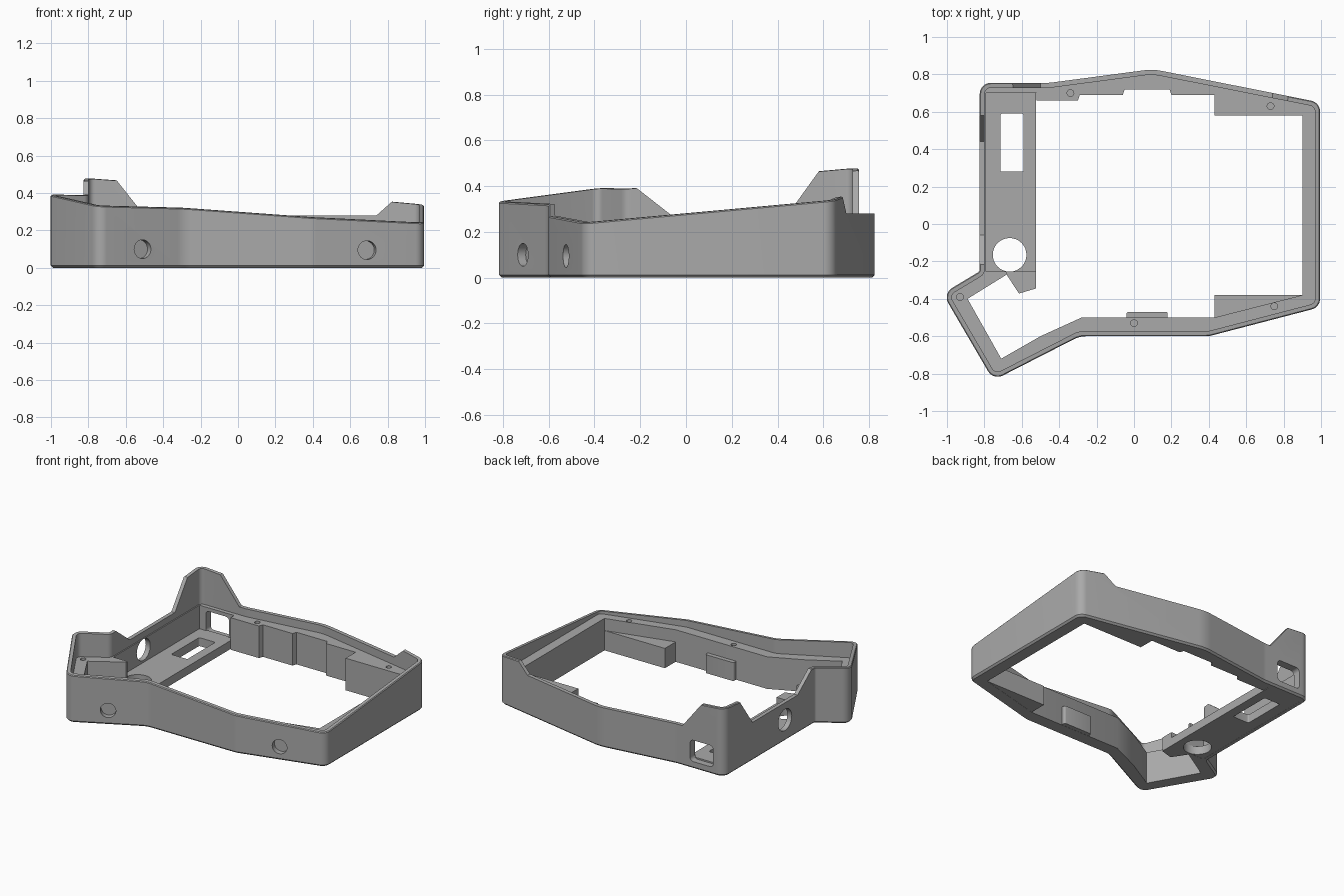
import bpy, bmesh, math
from mathutils import Vector, Matrix

old = bpy.data.objects.get("Cube")
if old:
    bpy.data.objects.remove(old)

grey = bpy.data.materials.new("matte_grey")
grey.use_nodes = True
grey.diffuse_color = (0.4, 0.4, 0.4, 1)
grey.node_tree.nodes["Principled BSDF"].inputs["Base Color"].default_value = (0.4, 0.4, 0.4, 1)


def inset(pts, d):
    """Offset a clockwise outline inward by d."""
    out = []
    for i, p in enumerate(pts):
        p = Vector(p)
        a = (p - Vector(pts[i - 1])).normalized()
        b = (Vector(pts[(i + 1) % len(pts)]) - p).normalized()
        na, nb = Vector((a.y, -a.x)), Vector((b.y, -b.x))
        out.append(p + (na + nb) * d / (1 + na.dot(nb)))
    return out


def rounded(pts, radii, steps=8):
    """Replace each corner by an arc of the given radius."""
    out = []
    for i, p in enumerate(pts):
        p = Vector(p)
        a = (Vector(pts[i - 1]) - p).normalized()
        b = (Vector(pts[(i + 1) % len(pts)]) - p).normalized()
        half = a.angle(b) / 2
        r = radii[i]
        c = p + (a + b).normalized() * r / math.sin(half)
        start = p + a * r / math.tan(half) - c
        turn = start.angle_signed(p + b * r / math.tan(half) - c)
        for k in range(steps + 1):
            out.append(c + Matrix.Rotation(-turn * k / steps, 2) @ start)
    return out


def loft(name, rings):
    """Skin equal rings of points and cap both ends."""
    bm = bmesh.new()
    loops = [[bm.verts.new(p) for p in ring] for ring in rings]
    n = len(loops[0])
    for lo, hi in zip(loops, loops[1:]):
        for i in range(n):
            j = (i + 1) % n
            bm.faces.new((lo[i], lo[j], hi[j], hi[i]))
    bm.faces.new(loops[0])
    bm.faces.new(loops[-1])
    return finish(name, bm)


def finish(name, bm):
    bmesh.ops.recalc_face_normals(bm, faces=bm.faces)
    me = bpy.data.meshes.new(name)
    bm.to_mesh(me)
    bm.free()
    me.materials.append(grey)
    ob = bpy.data.objects.new(name, me)
    bpy.context.collection.objects.link(ob)
    return ob


def prism(name, pts, lo, hi, axis="z"):
    place = {"z": lambda u, v, w: (u, v, w),
             "y": lambda u, v, w: (u, w, v),
             "x": lambda u, v, w: (w, u, v)}[axis]
    return loft(name, [[place(p[0], p[1], w) for p in pts] for w in (lo, hi)])


def rect(x0, x1, y0, y1, r=0.01):
    return rounded([(x0, y1), (x1, y1), (x1, y0), (x0, y0)], [r] * 4, 4)


def rod(name, centre, direction, r, depth):
    turn = Vector(direction).to_track_quat("Z", "Y").to_matrix().to_4x4()
    bm = bmesh.new()
    bmesh.ops.create_cone(bm, cap_ends=True, segments=32, radius1=r, radius2=r,
                          depth=depth, matrix=Matrix.Translation(centre) @ turn)
    return finish(name, bm)


def activate(ob):
    bpy.ops.object.select_all(action="DESELECT")
    ob.select_set(True)
    bpy.context.view_layer.objects.active = ob


def cut(ob, *cutters):
    for c in cutters:
        c.hide_render = True
        m = ob.modifiers.new("cut", "BOOLEAN")
        m.operation, m.solver, m.object = "DIFFERENCE", "EXACT", c
        activate(ob)
        bpy.ops.object.modifier_apply(modifier=m.name)
        bpy.data.objects.remove(c)


def top(p):
    return 0.24 - 0.073 * (p[0] - 0.99) + 0.091 * (p[1] + 0.44)


# Outer shell with a chamfered foot and a sloping top
OUTLINE = [(-.825, .755), (-.45, .755), (.10, .828), (.995, .65), (.995, -.445),
           (.40, -.60), (-.29, -.60), (-.752, -.836), (-1.023, -.372), (-.825, -.253)]
RADII = [.06, .2, .3, .06, .06, .15, .15, .06, .06, .02]


def ring(d, height):
    radii = [max(r - d, .008) for r in RADII]
    radii[-1] = RADII[-1] + d
    pts = rounded(inset(OUTLINE, d), radii)
    return [(p.x, p.y, height(p)) for p in pts]


shell = loft("case_wall", [ring(.012, lambda p: 0), ring(0, lambda p: .012),
                           ring(0, lambda p: top(p) - .005), ring(.005, top)])

# Lowered rims, ledge recess and central opening
LEDGE = .225
OPENING = [(-.79, .70), (-.52, .70), (-.52, .66), (-.30, .66), (-.29, .69),
           (-.06, .69), (-.05, .72), (.19, .72), (.20, .69), (.43, .69),
           (.43, .58), (.90, .58), (.90, -.38), (.43, -.50), (-.28, -.50),
           (-.50, -.60), (-.71, -.72), (-.89, -.40), (-.68, -.27),
           (-.68, -.255), (-.79, -.255)]
cut(shell,
    prism("back_rim_cut", [(-.50, .28), (-.69, .52), (1.01, .52), (.74, .28)], .5, 1, "y"),
    prism("left_rim_cut", [(-.06, .27), (-.38, .52), (.62, .52), (.44, .27)], -1.1, -.7, "x"),
    loft("ledge_cut", [ring(.027, lambda p: LEDGE), ring(.027, lambda p: .8)]),
    prism("opening_cut", OPENING, -.2, .9))

# Ports, blind front sockets and screw holes
cut(shell,
    rod("side_port", (-.82, .08, .15), (1, 0, 0), .075, .12),
    prism("back_port", rect(-.74, -.56, .05, .2, .025), .6, .9, "y"),
    rod("socket_a", (-.51, -.713, .10), (.512, -1, 0), .05, .08),
    rod("socket_b", (.69, -.524, .095), (.26, -1, 0), .05, .08))
for x, y in [(-.34, .70), (.73, .63), (.75, -.44), (0, -.53), (-.93, -.39)]:
    cut(shell, rod("screw_hole", (x, y, LEDGE), (0, 0, 1), .018, .08))

# Floor plate with its window and round opening
plate = prism("floor_plate", [(-.80, .71), (-.525, .71), (-.525, -.262), (-.80, -.262)], .001, .06)
cut(plate,
    prism("window", rect(-.715, -.59, .28, .59), -.1, .2),
    rod("round_opening", (-.665, -.165, 0), (0, 0, 1), .09, .4))

# Tab and low blocks along the inside
tab = prism("floor_tab", [(-.69, -.255), (-.525, -.255), (-.525, -.345), (-.615, -.372),
                          (-.675, -.28)], .001, .10)
front_block = prism("front_block", rect(-.04, .18, -.53, -.47), .001, .13)
corner_block = prism("corner_block", [(.43, -.38), (.92, -.38), (.92, -.41), (.43, -.53)], .001, .14)

for ob in (shell, plate, tab, front_block, corner_block):
    activate(ob)
    bpy.ops.object.shade_smooth_by_angle(angle=math.radians(30))
